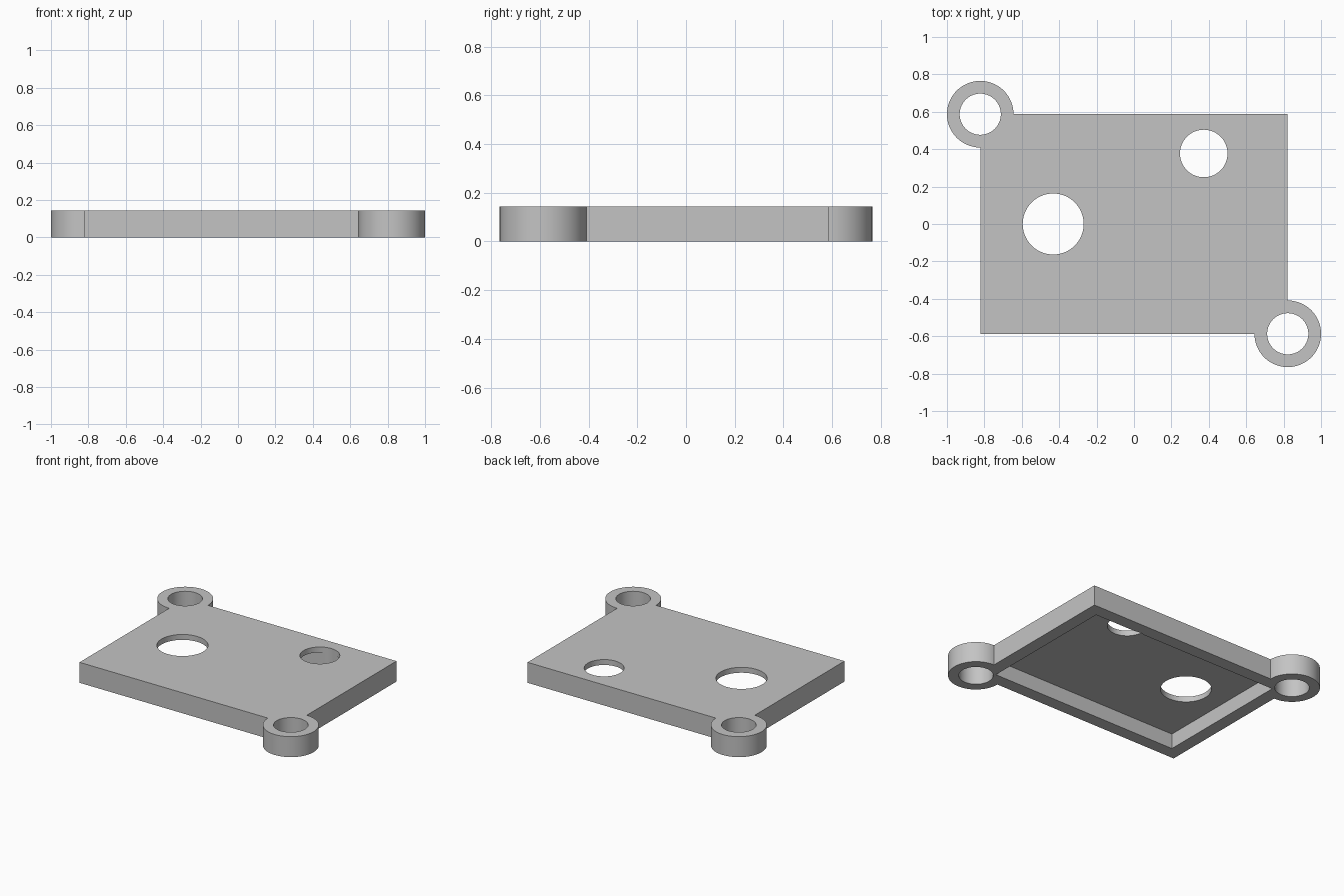
import bpy, bmesh, math

if "Cube" in bpy.data.objects:
    bpy.data.objects.remove(bpy.data.objects["Cube"])

HX, HY, H = 0.822, 0.587, 0.144      # half plate size, height
R_EAR, R_BOLT = 0.178, 0.110         # corner ear outer and hole radius
WALL, DEPTH = 0.09, 0.106            # rim width and underside pocket depth

grey = bpy.data.materials.new("light grey")
grey.diffuse_color = (0.55, 0.55, 0.55, 1)
grey.use_nodes = True
grey.node_tree.nodes["Principled BSDF"].inputs["Base Color"].default_value = grey.diffuse_color


def circle(cx, cy, r, start=0, sweep=360, n=96):
    count = n if sweep == 360 else n + 1
    return [(cx + r * math.cos(math.radians(start + sweep * i / n)),
             cy + r * math.sin(math.radians(start + sweep * i / n))) for i in range(count)]


def prism(name, outline, z0, z1):
    bm = bmesh.new()
    face = bm.faces.new([bm.verts.new((x, y, z0)) for x, y in outline])
    ext = bmesh.ops.extrude_face_region(bm, geom=[face])
    top = [v for v in ext["geom"] if isinstance(v, bmesh.types.BMVert)]
    bmesh.ops.translate(bm, verts=top, vec=(0, 0, z1 - z0))
    bmesh.ops.recalc_face_normals(bm, faces=bm.faces)
    me = bpy.data.meshes.new(name)
    bm.to_mesh(me)
    bm.free()
    me.materials.append(grey)
    ob = bpy.data.objects.new(name, me)
    bpy.context.collection.objects.link(ob)
    return ob


# plate outline with round ears on two opposite corners
outline = [(-HX, -HY)] + circle(HX, -HY, R_EAR, 180, 270, 72)
outline += [(HX, HY)] + circle(-HX, HY, R_EAR, 0, 270, 72)
cover = prism("cover_plate", outline, 0, H)

# underside pocket, two plate holes and two ear holes
px, py = HX - WALL, HY - WALL
cutters = [prism("pocket_cutter", [(-px, -py), (px, -py), (px, py), (-px, py)], -0.2, DEPTH)]
for x, y, r in [(-0.432, 0, 0.163), (0.373, 0.377, 0.127),
                (HX, -HY, R_BOLT), (-HX, HY, R_BOLT)]:
    cutters.append(prism("hole_cutter", circle(x, y, r), -0.3, 0.4))

bpy.context.view_layer.objects.active = cover
cover.select_set(True)
for c in cutters:
    c.hide_render = True
    mod = cover.modifiers.new("cut", "BOOLEAN")
    mod.operation = "DIFFERENCE"
    mod.solver = "EXACT"
    mod.object = c
    bpy.ops.object.modifier_apply(modifier=mod.name)
    bpy.data.objects.remove(c, do_unlink=True)

bpy.ops.object.shade_smooth_by_angle(angle=math.radians(30))
